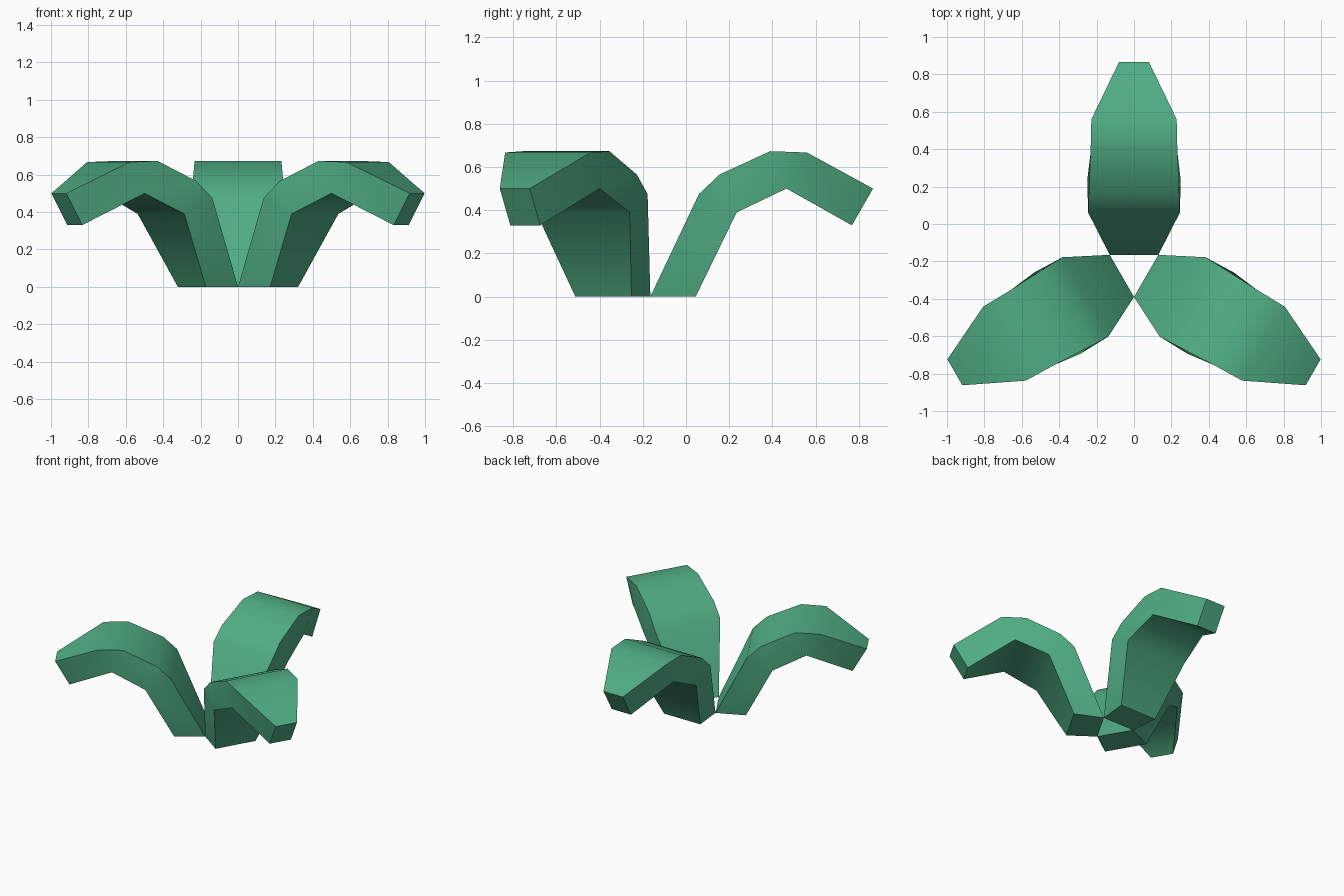
import bpy, bmesh, math

if "Cube" in bpy.data.objects:
    bpy.data.objects.remove(bpy.data.objects["Cube"])

green = bpy.data.materials.new("leaf green")
green.diffuse_color = (0.08, 0.42, 0.23, 1)
green.use_nodes = True
green.node_tree.nodes["Principled BSDF"].inputs["Base Color"].default_value = green.diffuse_color

CENTRE_Y = -0.24
# Arched leaf profile: (distance from centre, height, half width)
upper = [(0.075, 0, 0.13), (0.30, 0.475, 0.245), (0.395, 0.565, 0.242),
         (0.63, 0.673, 0.232), (0.80, 0.667, 0.228), (1.106, 0.50, 0.08)]
lower = [(0.285, 0, 0.15), (0.475, 0.39, 0.25), (0.705, 0.50, 0.222), (1.008, 0.33, 0.08)]


def make_leaf(name, angle):
    bm = bmesh.new()
    c, s = math.cos(angle), math.sin(angle)

    def row(points, side):
        return [bm.verts.new((side * w * c - r * s, side * w * s + r * c + CENTRE_Y, z))
                for r, z, w in points]

    ul, ur = row(upper, -1), row(upper, 1)
    ll, lr = row(lower, -1), row(lower, 1)
    # Upper skin, lower skin and both ends
    for a, b in ((ul, ur), (ll, lr)):
        for i in range(len(a) - 1):
            bm.faces.new((a[i], b[i], b[i + 1], a[i + 1]))
    for i in (0, -1):
        bm.faces.new((ul[i], ur[i], lr[i], ll[i]))
    # Side walls, with a small corner triangle at each bend
    for u, l in ((ul, ll), (ur, lr)):
        for i in range(3):
            bm.faces.new((u[2 * i], u[2 * i + 1], l[i + 1], l[i]))
        for i in (1, 2):
            bm.faces.new((u[2 * i - 1], u[2 * i], l[i]))
    bmesh.ops.recalc_face_normals(bm, faces=bm.faces)
    mesh = bpy.data.meshes.new(name)
    bm.to_mesh(mesh)
    bm.free()
    mesh.materials.append(green)
    obj = bpy.data.objects.new(name, mesh)
    bpy.context.collection.objects.link(obj)
    bpy.ops.object.select_all(action='DESELECT')
    obj.select_set(True)
    bpy.context.view_layer.objects.active = obj
    bpy.ops.object.shade_smooth_by_angle(angle=math.radians(60))


# Three leaves around the centre
for name, deg in (("back_leaf", 0), ("left_leaf", 120), ("right_leaf", 240)):
    make_leaf(name, math.radians(deg))
